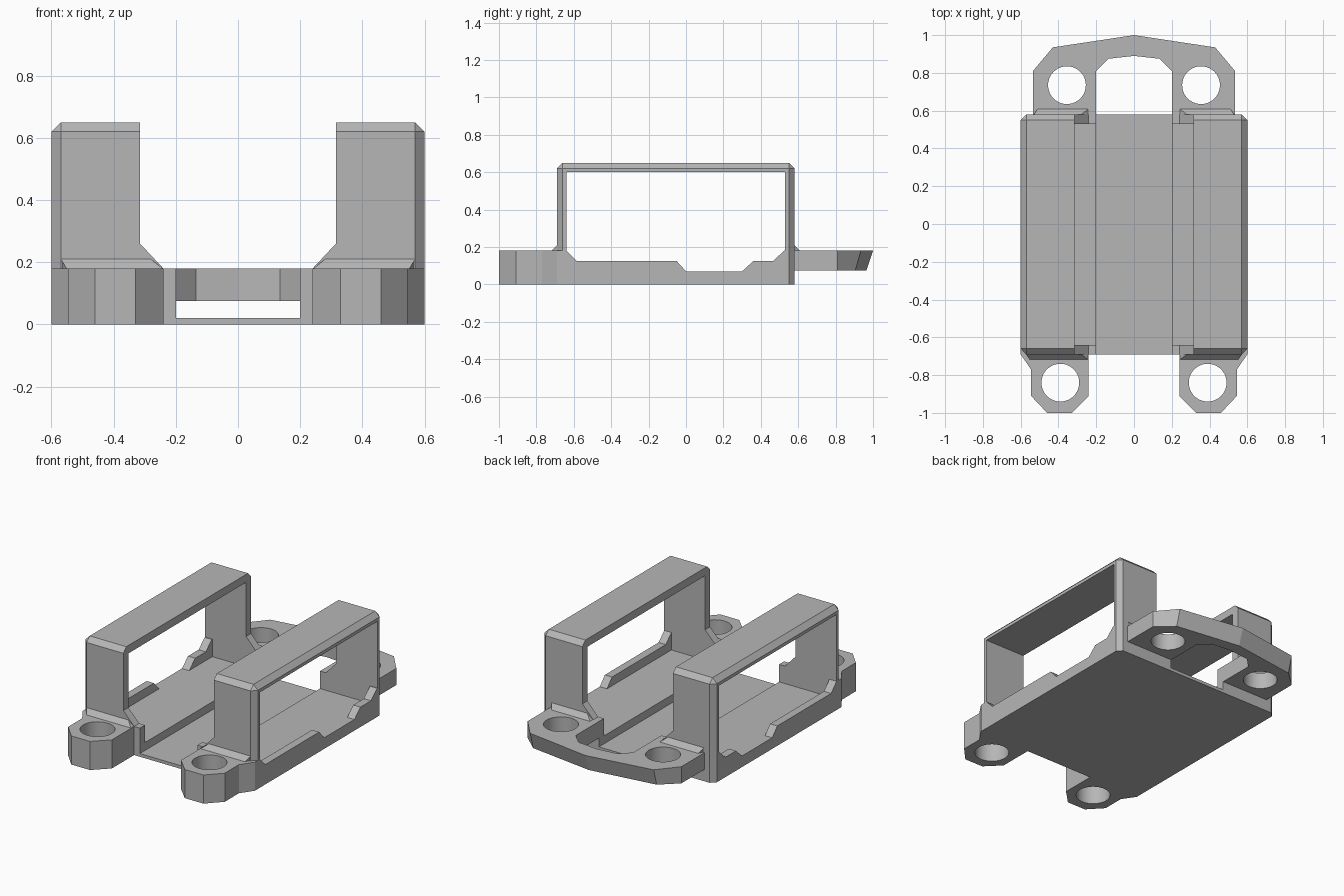
import bpy, bmesh
from mathutils import Vector

cube = bpy.data.objects.get("Cube")
if cube:
    bpy.data.objects.remove(cube, do_unlink=True)

grey = bpy.data.materials.new("plain grey")
grey.use_nodes = True
grey.diffuse_color = (0.47, 0.47, 0.47, 1)
grey.node_tree.nodes["Principled BSDF"].inputs["Base Color"].default_value = (0.47, 0.47, 0.47, 1)

FRONT, BACK, HALF = -0.69, 0.58, 0.6
WALL, LEDGE, EAR_TOP, TOP = 0.05, 0.07, 0.18, 0.65
CHAMFER = 0.03


def finish(name, bm):
    bmesh.ops.recalc_face_normals(bm, faces=bm.faces[:])
    mesh = bpy.data.meshes.new(name)
    bm.to_mesh(mesh)
    bm.free()
    mesh.materials.append(grey)
    obj = bpy.data.objects.new(name, mesh)
    bpy.context.collection.objects.link(obj)
    return obj


def prism(name, axis, a, b, start, end=None):
    """Loft an outline from a to b along an axis, optionally to a second outline."""
    place = {"x": lambda p, d: (d, p[0], p[1]),
             "y": lambda p, d: (p[0], d, p[1]),
             "z": lambda p, d: (p[0], p[1], d)}[axis]
    bm = bmesh.new()
    low = [bm.verts.new(place(p, a)) for p in start]
    high = [bm.verts.new(place(p, b)) for p in (end or start)]
    bm.faces.new(low)
    bm.faces.new(high)
    for i in range(len(low)):
        j = (i + 1) % len(low)
        bm.faces.new((low[i], low[j], high[j], high[i]))
    return finish(name, bm)


def box(name, x, y, z):
    return prism(name, "z", z[0], z[1],
                 [(x[0], y[0]), (x[1], y[0]), (x[1], y[1]), (x[0], y[1])])


def apply(obj, mod):
    bpy.context.view_layer.update()
    with bpy.context.temp_override(object=obj, active_object=obj, selected_objects=[obj]):
        bpy.ops.object.modifier_apply(modifier=mod.name)


def cut(obj, cutter):
    mod = obj.modifiers.new("cut", "BOOLEAN")
    mod.operation, mod.solver, mod.object = "DIFFERENCE", "EXACT", cutter
    apply(obj, mod)
    bpy.data.objects.remove(cutter, do_unlink=True)


def drill(obj, x, y, radius=0.1):
    bm = bmesh.new()
    bmesh.ops.create_cone(bm, cap_ends=True, segments=40, radius1=radius, radius2=radius, depth=1)
    bmesh.ops.translate(bm, verts=bm.verts[:], vec=Vector((x, y, 0)))
    cut(obj, finish("drill", bm))


def mirror(obj):
    apply(obj, obj.modifiers.new("mirror", "MIRROR"))


# Floor: thin central channel with a raised ledge on each side
box("channel_floor", (-0.21, 0.21), (FRONT, BACK), (0, 0.02))
mirror(box("side_ledge", (0.2, 0.32), (FRONT, BACK), (0, LEDGE)))

# Side frames: chamfered blocks with a large window through them
frame = box("side_frame", (0.315, HALF), (FRONT, BACK), (0, TOP))
bm = bmesh.new()
bm.from_mesh(frame.data)
edges = []
for e in bm.edges:
    mid = (e.verts[0].co + e.verts[1].co) / 2
    on_side = mid.x > HALF - 0.01
    on_end = mid.y < FRONT + 0.01 or mid.y > BACK - 0.01
    on_top = mid.z > TOP - 0.01
    if on_side + on_end + on_top == 2:
        edges.append(e)
bmesh.ops.bevel(bm, geom=edges, offset=CHAMFER, segments=1, affect="EDGES")
bm.to_mesh(frame.data)
bm.free()
cut(frame, box("window", (0, 1), (FRONT + WALL, BACK - WALL), (LEDGE, TOP - WALL)))
mirror(frame)

# Low stepped walls along the outer sides
rail = [(-0.66, 0.02), (-0.66, 0.18), (-0.64, 0.18), (-0.585, 0.125), (-0.05, 0.125),
        (0, LEDGE), (0.3, LEDGE), (0.36, 0.125), (0.465, 0.125), (0.525, 0.18),
        (0.55, 0.18), (0.55, 0.02)]
mirror(prism("side_rail", "x", HALF - WALL, HALF, rail))

# Sloped gussets at the foot of every post
gusset = [(0.2, 0), (0.2, EAR_TOP), (0.24, EAR_TOP), (0.315, 0.26), (0.33, 0.26), (0.33, 0)]
for end, y in (("front", FRONT), ("back", BACK - WALL)):
    mirror(prism(end + "_gusset", "y", y, y + WALL, gusset))

# Small chamfer fillets between posts and ears
for end, y, s, outer in (("front", FRONT, -1, 0.57), ("back", BACK, 1, 0.53)):
    mirror(prism(end + "_fillet", "z", EAR_TOP - 0.002, EAR_TOP + CHAMFER,
                 [(0.24, y - s * 0.01), (0.24, y + s * CHAMFER),
                  (outer - 0.02, y + s * CHAMFER), (outer, y - s * 0.01)],
                 [(0.28, y - s * 0.01), (0.28, y), (outer, y), (outer, y - s * 0.01)]))

# Front mounting ears
ear = prism("front_ear", "z", 0, EAR_TOP,
            [(0.24, -0.65), (0.24, -0.91), (0.33, -1), (0.46, -1), (0.545, -0.91),
             (0.545, -0.77), (HALF, FRONT), (HALF, -0.65)])
drill(ear, 0.39, -0.84)
mirror(ear)

# Rear bridge joining the two back mounting holes, with an undercut rim
inner = [(0.135, 0.875), (0.2, 0.81), (0.2, 0.55)]


def outline(corner_y, tip_y):
    right = inner + [(0.535, 0.55), (0.535, 0.81), (0.43, corner_y)]
    left = [(-x, y) for x, y in reversed(right)]
    return [(0, 0.89)] + right + [(0, tip_y)] + left


bridge = prism("rear_bridge", "z", 0.075, EAR_TOP, outline(0.905, 0.965), outline(0.935, 1))
for side in (-1, 1):
    drill(bridge, side * 0.355, 0.735)

# Smooth the hole walls while keeping corners sharp
for obj in (ear, bridge):
    bpy.ops.object.select_all(action="DESELECT")
    obj.select_set(True)
    bpy.context.view_layer.objects.active = obj
    bpy.ops.object.shade_smooth_by_angle(angle=0.2)
